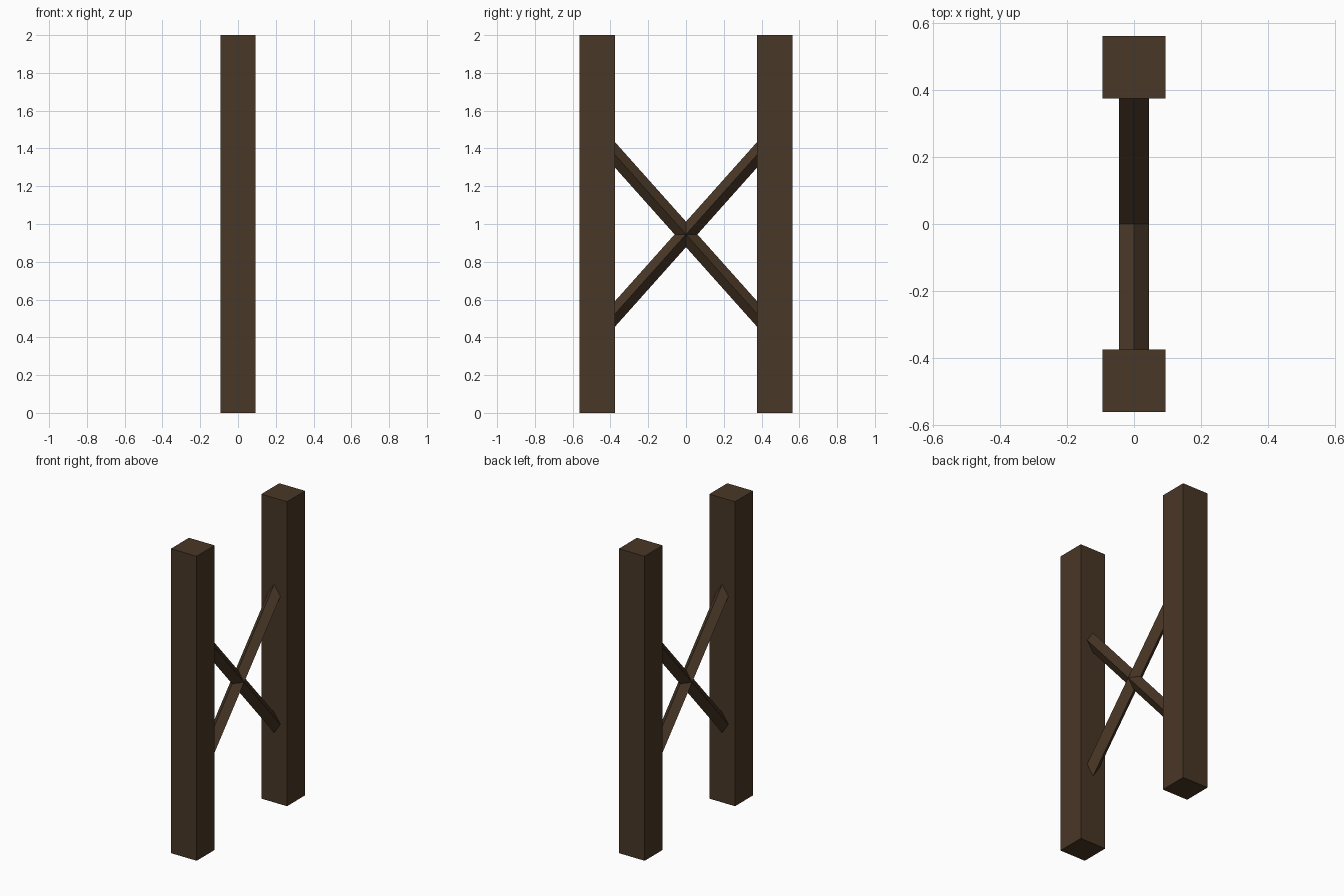
import bpy
import math

if "Cube" in bpy.data.objects:
    bpy.data.objects.remove(bpy.data.objects["Cube"])

# Dark timber colour
wood = bpy.data.materials.new("dark_wood")
wood.diffuse_color = (0.066, 0.038, 0.0195, 1)
wood.use_nodes = True
wood.node_tree.nodes["Principled BSDF"].inputs["Base Color"].default_value = wood.diffuse_color

POST_W = 0.187      # square post width
POST_Y = 0.469      # post centre offset
BRACE_R = 0.045     # half diagonal of the square brace
BRACE_Z = 0.945     # crossing height
TILT = math.atan2(1, 1.12)


def finish(name):
    ob = bpy.context.object
    ob.name = name
    ob.data.materials.append(wood)
    return ob


for side, label in ((-1, "front"), (1, "back")):
    # Upright square post
    bpy.ops.mesh.primitive_cube_add(size=1, location=(0, side * POST_Y, 1))
    post = finish(label + "_post")
    post.scale = (POST_W, POST_W, 2)

    # Diagonal brace, set on edge, with its ends buried in the posts
    bpy.ops.mesh.primitive_cylinder_add(
        vertices=4, radius=BRACE_R, depth=1.26,
        location=(0, 0, BRACE_Z), rotation=(side * TILT, 0, 0))
    finish("brace_rising_to_" + ("back" if side < 0 else "front"))
